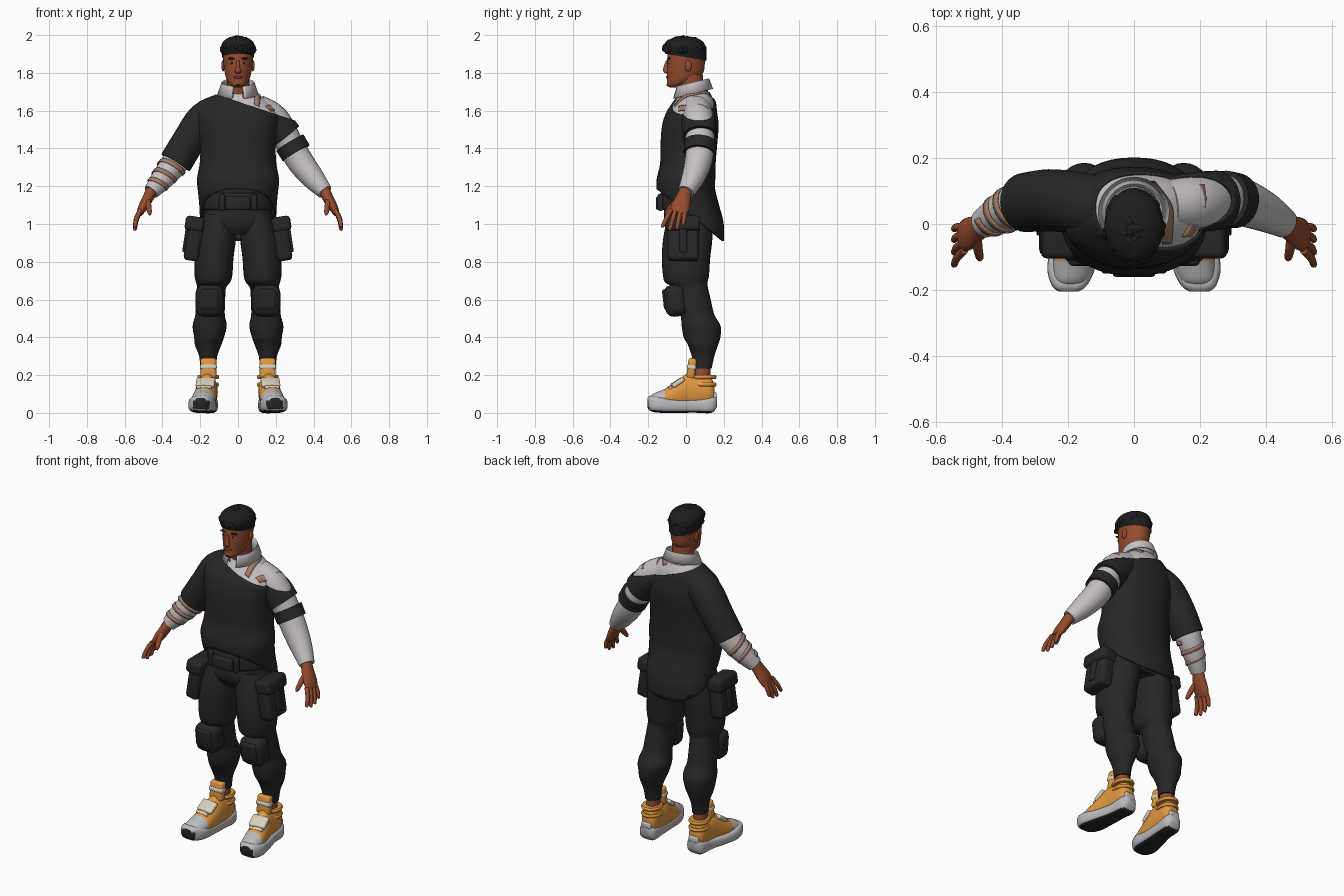
import bpy, bmesh, math, random
from math import sin, cos, pi
from mathutils import Vector, Matrix, Euler
from mathutils.bvhtree import BVHTree

random.seed(4)
if "Cube" in bpy.data.objects:
    bpy.data.objects.remove(bpy.data.objects["Cube"])


def material(name, *rgb):
    mat = bpy.data.materials.new(name)
    mat.use_nodes = True
    mat.diffuse_color = (*rgb, 1)
    mat.node_tree.nodes["Principled BSDF"].inputs["Base Color"].default_value = (*rgb, 1)
    return mat


black = material("black cloth", .02, .02, .02)
hair_black = material("hair black", .012, .012, .013)
skin = material("brown skin", .3, .072, .028)
lip = material("dark lip", .17, .035, .018)
white = material("white cloth", .56, .53, .54)
tan = material("tan strap", .36, .2, .14)
orange = material("orange fabric", .74, .31, .05)
grey = material("pale grey rubber", .5, .5, .52)
cream = material("cream trim", .68, .63, .52)
made = []


def finish(name, bm, mats, both=False, rule=None, solid=0):
    """Turn a bmesh into an object; both=True also makes the mirrored copy."""
    mats = mats if isinstance(mats, list) else [mats]
    bm.normal_update()
    if rule:
        for face in bm.faces:
            face.material_index = rule(face)
    for side in ("left_", "right_") if both else ("",):
        if side == "right_":
            bmesh.ops.scale(bm, vec=(-1, 1, 1), verts=bm.verts)
            bmesh.ops.reverse_faces(bm, faces=bm.faces)
        mesh = bpy.data.meshes.new(side + name)
        bm.to_mesh(mesh)
        for mat in mats:
            mesh.materials.append(mat)
        obj = bpy.data.objects.new(side + name, mesh)
        bpy.context.collection.objects.link(obj)
        if solid:
            mod = obj.modifiers.new("thickness", "SOLIDIFY")
            mod.thickness, mod.offset = solid, -1
        made.append(obj)
    tree = BVHTree.FromBMesh(bm)
    bm.free()
    return tree


def grid(rows, closed=False):
    """Skin a list of point rows; closed rows become a capped tube."""
    bm = bmesh.new()
    rows = [[bm.verts.new(p) for p in row] for row in rows]
    count = len(rows[0])
    for a, b in zip(rows, rows[1:]):
        for i in range(count if closed else count - 1):
            j = (i + 1) % count
            bm.faces.new((a[i], a[j], b[j], b[i]))
    if closed:
        bm.faces.new(rows[0])
        bm.faces.new(rows[-1])
    bmesh.ops.recalc_face_normals(bm, faces=bm.faces)
    return bm


def smooth_path(keys, steps):
    """Catmull-Rom interpolation of number tuples."""
    keys = [Vector(k) for k in keys]
    out = []
    for i in range(len(keys) - 1):
        p0, p1, p2, p3 = (keys[min(max(i + d, 0), len(keys) - 1)] for d in (-1, 0, 1, 2))
        for s in range(steps):
            t = s / steps
            out.append(p1 + (p2 - p0) * (t / 2) + (p0 * 2 - p1 * 5 + p2 * 4 - p3) * (t * t / 2)
                       + (p1 * 3 - p0 - p2 * 3 + p3) * (t ** 3 / 2))
    return out + [keys[-1]]


def loft(name, rings, mats, axis="path", n=28, power=2, steps=4, cuts=(), **kw):
    """Tube through rings of (x, y, z, half width, half depth)."""
    keys = smooth_path(rings, steps)
    mids = [Vector(k[:3]) for k in keys]
    rows = []
    for i, k in enumerate(keys):
        u, v = Vector((1, 0, 0)), Vector((0, 1, 0))
        if axis == "y":
            v = Vector((0, 0, 1))
        elif axis == "path":
            t = (mids[min(i + 1, len(mids) - 1)] - mids[max(i - 1, 0)]).normalized()
            u = v.cross(t).normalized()
            v = t.cross(u)
        row = []
        for j in range(n):
            c, s = cos(2 * pi * j / n), sin(2 * pi * j / n)
            c = math.copysign(abs(c) ** (2 / power), c)
            s = math.copysign(abs(s) ** (2 / power), s)
            row.append(mids[i] + u * c * k[3] + v * s * k[4])
        rows.append(row)
    bm = grid(rows, True)
    for co, no in cuts:
        bmesh.ops.bisect_plane(bm, geom=bm.verts[:] + bm.edges[:] + bm.faces[:],
                               plane_co=co, plane_no=no, clear_outer=True)
    return finish(name, bm, mats, **kw)


def box(name, loc, size, mat, bevel=.01, rot=(0, 0, 0), **kw):
    bm = bmesh.new()
    bmesh.ops.create_cube(bm, size=1)
    bmesh.ops.scale(bm, vec=size, verts=bm.verts)
    bmesh.ops.bevel(bm, geom=bm.edges[:], offset=bevel, segments=3, profile=.5, affect="EDGES")
    bm.transform(Matrix.Translation(loc) @ Euler(rot).to_matrix().to_4x4())
    finish(name, bm, mat, **kw)


def ball(name, loc, size, mat, **kw):
    bm = bmesh.new()
    bmesh.ops.create_uvsphere(bm, u_segments=16, v_segments=10, radius=1,
                              matrix=Matrix.LocRotScale(Vector(loc), None, Vector(size)))
    finish(name, bm, mat, **kw)


# Torso: black off-shoulder shirt with a long back tail, white shirt beneath
neckline = ((-.1, 0, 1.68), (.33, 0, 1))
hem = ((0, -.15, 1.18), (0, -.77, -1))
torso = [(0, .06, .88, .19, .14), (0, .05, 1, .2, .15), (0, .02, 1.1, .205, .155),
         (0, 0, 1.18, .213, .155), (0, 0, 1.24, .217, .155), (0, .01, 1.32, .203, .147),
         (0, .015, 1.42, .2, .15), (0, .023, 1.52, .215, .15), (0, .03, 1.59, .215, .135),
         (0, .045, 1.65, .165, .112), (0, .05, 1.7, .1, .085)]
loft("black_shirt", torso, black, "z", n=40, power=2.2, cuts=(neckline, hem), solid=.012)
under = [(x, y, z, w - .01, d - .01) for x, y, z, w, d in torso[6:]]
white_body = loft("white_shirt", under, white, "z", n=40, power=2.2)

# Arms: white sleeves, black sleeves and arm band
arm = [(.1, .055, 1.6, .085, .08), (.19, .065, 1.55, .083, .082), (.27, .075, 1.43, .072, .075),
       (.33, .065, 1.33, .071, .072), (.4, .035, 1.24, .06, .06), (.46, 0, 1.17, .042, .044)]
loft("white_sleeve", arm, white, both=True)
white_arm = loft("shoulder_cap", arm[:2], white)
loft("left_black_sleeve", [(.09, .05, 1.59, .085, .09), (.18, .065, 1.55, .092, .092),
                           (.255, .072, 1.465, .087, .09)], black, cuts=(neckline,), solid=.01)
loft("left_arm_band", [(.275, .076, 1.43, .084, .086), (.308, .071, 1.375, .083, .084)], black)
loft("right_black_sleeve", [(-.09, .05, 1.6, .09, .09), (-.18, .065, 1.55, .094, .094),
                            (-.26, .072, 1.44, .088, .094), (-.33, .065, 1.325, .088, .09)], black)

# Tan wrap spiralling round the right forearm
start, end = Vector((-.345, .06, 1.31)), Vector((-.435, .015, 1.2))
along = (end - start).normalized()
side_u = along.cross(Vector((0, 1, 0))).normalized()
side_v = along.cross(side_u)
rows = []
for i in range(61):
    t = i / 60
    out = (side_u * cos(t * 5 * pi) + side_v * sin(t * 5 * pi)) * (.077 - .022 * t)
    mid = start.lerp(end, t) + out
    rows.append([mid - along * .012, mid + along * .012])
finish("right_forearm_wrap", grid(rows), tan, solid=.004)


# Straps lying on the white shoulder
def strap(name, path):
    rows = []
    for x, y in smooth_path(path, 6):
        row = []
        for dx in (-.014, 0, .014):
            hits = [tree.ray_cast(Vector((x + dx, y, 3)), Vector((0, 0, -1)))[0]
                    for tree in (white_body, white_arm)]
            top = max([h.z for h in hits if h] or [1.5])
            row.append((x + dx, y, top + .005))
        rows.append(row)
    finish(name, grid(rows), tan, solid=.004)


strap("inner_strap", [(.05, .13), (.1, .06), (.105, 0), (.1, -.06)])
strap("outer_strap", [(.2, .12), (.205, .07), (.19, .01), (.16, -.04)])

# Folded collar, open at the front
rows = []
for radius, height in ((.074, 1.67), (.08, 1.745), (.087, 1.75), (.108, 1.69)):
    row = []
    for i in range(33):
        a = -pi / 2 + .3 + (2 * pi - .6) * i / 32
        y = .035 + radius * sin(a)
        row.append((radius * cos(a), y, height + .24 * (y - .035)))
    rows.append(row)
finish("collar", grid(rows), white, solid=.006)

# Head and neck
loft("neck", [(0, .045, 1.62, .066, .066), (0, .03, 1.7, .06, .065),
              (0, .022, 1.79, .06, .068)], skin, "z")
loft("head", [(0, -.06, 1.722, .018, .025), (0, -.055, 1.735, .038, .046), (0, -.025, 1.76, .058, .075),
              (0, -.005, 1.8, .07, .096), (0, 0, 1.85, .077, .1), (0, .005, 1.9, .08, .102),
              (0, .008, 1.95, .07, .09), (0, .01, 1.98, .04, .05)], skin, "z", n=32)
loft("nose", [(0, -.098, 1.865, .007, .008), (0, -.104, 1.83, .011, .015),
              (0, -.103, 1.808, .018, .017), (0, -.098, 1.797, .012, .01)], skin, "z", n=16)
ball("ear", (.079, .012, 1.838), (.009, .018, .03), skin, both=True)
ball("eye", (.033, -.084, 1.853), (.014, .01, .006), cream, both=True)
ball("pupil", (.033, -.09, 1.853), (.006, .006, .006), hair_black, both=True)
ball("eyebrow", (.034, -.09, 1.876), (.021, .009, .005), hair_black, both=True)
ball("lips", (0, -.097, 1.777), (.024, .009, .008), lip)
ball("chin_beard", (0, -.095, 1.737), (.015, .009, .008), hair_black)

# Hair: cap with a raised hairline and curly tufts
loft("hair_cap", [(0, .006, 1.85, .08, .104), (0, .002, 1.89, .085, .107), (0, -.006, 1.93, .09, .112),
                  (0, -.008, 1.965, .08, .098), (0, -.005, 1.99, .045, .055)],
     hair_black, "z", cuts=(((0, -.1, 1.9), (0, -.17, -1)),))
bm = bmesh.new()
for i in range(70):
    a, e = i * 2.4, math.asin(random.random())
    spot = Vector((.077 * cos(a) * cos(e), -.01 + .1 * sin(a) * cos(e), 1.92 + .06 * sin(e)))
    turn = Euler((random.random(), random.random(), a))
    bmesh.ops.create_icosphere(bm, subdivisions=2, radius=.02,
                               matrix=Matrix.LocRotScale(spot, turn, Vector((1.1, .8, .9))))
finish("hair_tufts", bm, hair_black)

# Hands
loft("palm", [(.452, .004, 1.19, .03, .032), (.475, -.014, 1.14, .029, .04),
              (.503, -.03, 1.09, .025, .05), (.522, -.042, 1.055, .016, .044)], skin, n=20, both=True)
for finger, o, drop in (("index", -.038, .07), ("middle", -.013, .085), ("ring", .012, .08), ("little", .034, .06)):
    y = -.042 + o
    loft(finger + "_finger", [(.515, y, 1.075, .013, .013), (.537, y - .012 + o * .3, 1.065 - drop / 2, .012, .012),
                              (.545, y - .024 + o * .5, 1.06 - drop, .01, .01),
                              (.545, y - .027 + o * .5, 1.053 - drop, .004, .004)],
         skin, n=10, both=True)
loft("thumb", [(.478, -.03, 1.135, .016, .018), (.474, -.07, 1.1, .015, .016),
               (.468, -.1, 1.062, .012, .012), (.466, -.108, 1.048, .005, .005)], skin, n=12, both=True)

# Trousers, belt and buckle
loft("trouser_hips", [(0, .02, 1.2, .175, .13), (0, .02, 1.08, .178, .135), (0, .02, 1, .188, .135),
                      (0, .02, .945, .16, .1)], black, "z")
loft("trouser_leg", [(.095, .02, 1.05, .085, .115), (.112, .01, .93, .102, .13), (.126, 0, .82, .102, .128),
                     (.13, 0, .73, .1, .122), (.132, .002, .69, .09, .112), (.14, .025, .66, .076, .092),
                     (.145, .035, .59, .077, .098), (.148, .06, .52, .078, .09), (.15, .08, .46, .09, .103),
                     (.153, .085, .4, .079, .097), (.158, .09, .36, .07, .08), (.158, .09, .3, .048, .06),
                     (.157, .088, .235, .042, .048)], black, "z", both=True)
loft("belt", [(0, .01, 1.075, .182, .143), (0, .01, 1.09, .188, .15), (0, .01, 1.15, .186, .15),
              (0, .01, 1.165, .18, .143)], black, "z", n=40)
box("buckle", (0, -.145, 1.11), (.13, .03, .07), black)
box("buckle_clip", (.085, -.135, 1.115), (.03, .03, .09), black, both=True)

# Cargo pouches and knee pads
tilt = (0, -.15, 0)
box("pouch", (.235, -.015, .91), (.08, .165, .21), black, .02, tilt, both=True)
box("pouch_flap", (.23, -.015, 1), (.1, .18, .08), black, .02, tilt, both=True)
box("pouch_strap", (.277, -.015, .93), (.014, .04, .16), black, .005, tilt, both=True)
box("knee_pad", (.15, -.055, .595), (.148, .12, .17), black, .045, (.12, 0, 0), both=True)
box("knee_plate", (.15, -.107, .6), (.1, .03, .11), black, .014, (.12, 0, 0), both=True)

# Shoes: dark tread, grey sole and toe, orange upper with cream straps
loft("shoe_sole", [(.157, .165, .06, .028, .025), (.159, .135, .043, .052, .043), (.165, .05, .037, .054, .036),
                   (.18, -.05, .036, .066, .036), (.19, -.13, .043, .073, .043), (.196, -.185, .05, .054, .042),
                   (.198, -.205, .055, .03, .025)], [grey, black], "y", power=3.2, both=True,
     rule=lambda f: int(f.normal.z < -.75 or (f.normal.y < -.8 and f.calc_center_median().z < .06)))
loft("shoe_upper", [(.157, .15, .1, .03, .05), (.158, .125, .11, .047, .085), (.16, .06, .11, .053, .09),
                    (.163, .01, .11, .054, .1), (.172, -.045, .09, .059, .08), (.182, -.11, .073, .062, .055),
                    (.191, -.17, .065, .052, .038), (.195, -.19, .06, .03, .02)], [orange, grey], "y",
     both=True, rule=lambda f: int(f.calc_center_median().y < -.105))
loft("ankle", [(.157, .085, .13, .038, .045), (.157, .088, .28, .035, .04)], skin, "z", both=True)
lean = (-.12, 0, 0)
box("shoe_tongue", (.157, .03, .235), (.085, .045, .11), orange, .015, lean, both=True)
box("tongue_stripe", (.157, .029, .243), (.089, .049, .028), cream, .01, lean, both=True)
box("instep_strap", (.172, -.045, .16), (.1, .075, .025), cream, .01, (.6, 0, .1), both=True)
box("lace_bar", (.18, -.085, .133), (.08, .018, .02), cream, .006, (.5, 0, .1), both=True)
for height in (.15, .19):
    loft("heel_loop", [(.158, .095, height - .01, .053, .062), (.158, .095, height, .058, .068),
                       (.158, .095, height + .01, .053, .062)], orange, "z", both=True)
box("heel_guard", (.158, .15, .08), (.065, .025, .06), grey, both=True)

# Soft shading with crisp edges
bpy.ops.object.select_all(action="DESELECT")
for obj in made:
    obj.select_set(True)
bpy.context.view_layer.objects.active = made[0]
bpy.ops.object.shade_smooth_by_angle(angle=math.radians(45))
